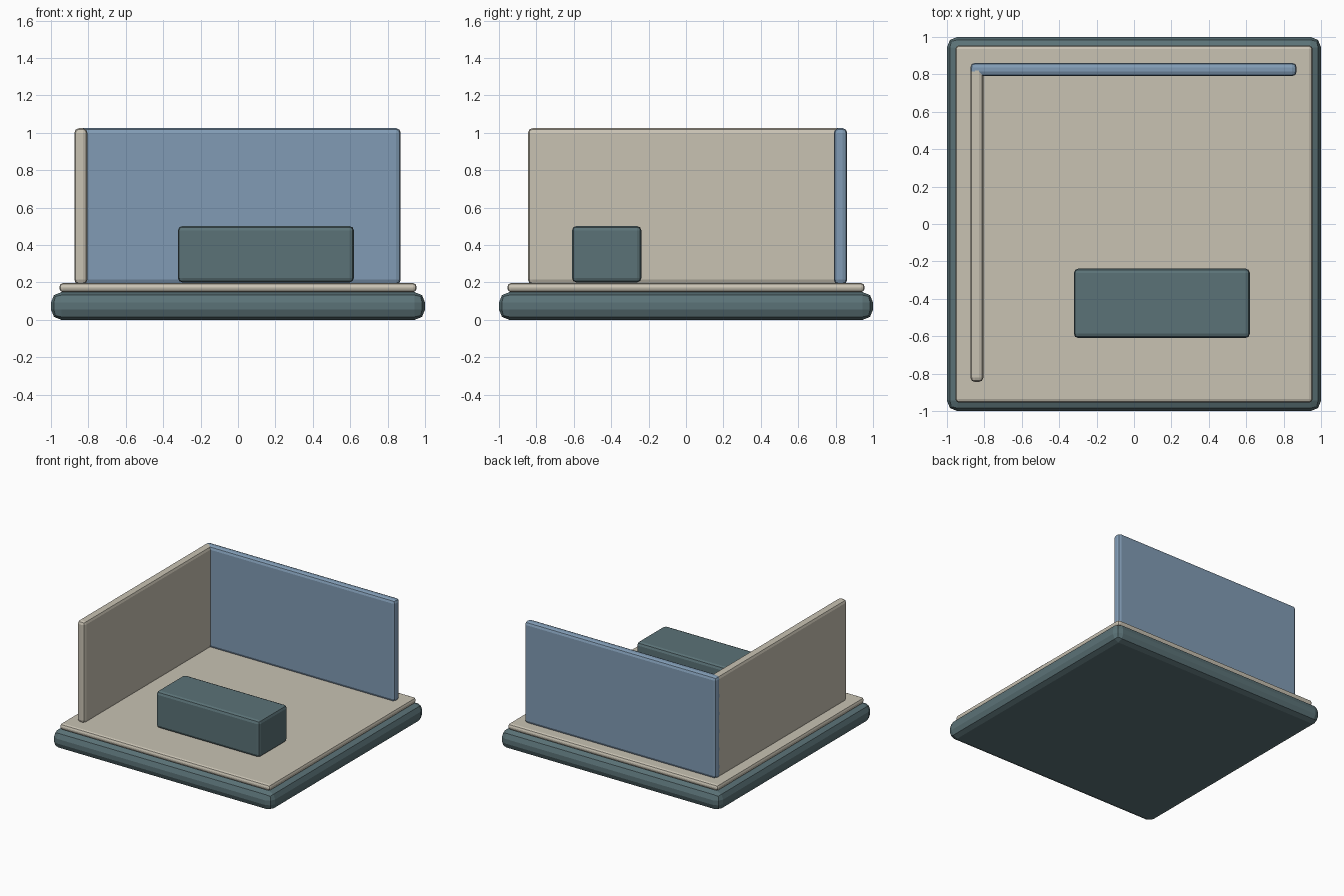
import bpy

if "Cube" in bpy.data.objects:
    bpy.data.objects.remove(bpy.data.objects["Cube"])


def material(name, rgb):
    m = bpy.data.materials.new(name)
    m.diffuse_color = (*rgb, 1)
    m.use_nodes = True
    m.node_tree.nodes["Principled BSDF"].inputs["Base Color"].default_value = m.diffuse_color
    return m


slate = material("slate", (0.105, 0.17, 0.185))
beige = material("beige", (0.58, 0.54, 0.45))
blue = material("blue", (0.22, 0.33, 0.46))


def rounded_box(name, xs, ys, zs, bevel, mat):
    """Box spanning the given ranges, with softened edges."""
    spans = (xs, ys, zs)
    bpy.ops.mesh.primitive_cube_add(size=1, location=[(a + b) / 2 for a, b in spans])
    ob = bpy.context.object
    ob.name = name
    ob.scale = [b - a for a, b in spans]
    bpy.ops.object.transform_apply(location=False, rotation=False, scale=True)
    mod = ob.modifiers.new("soft_edges", "BEVEL")
    mod.width = bevel
    mod.segments = 2
    ob.data.materials.append(mat)
    return ob


# Plinth and floor
rounded_box("plinth", (-1, 1), (-1, 1), (0, 0.148), 0.055, slate)
rounded_box("floor", (-0.955, 0.955), (-0.955, 0.955), (0.148, 0.197), 0.02, beige)

# Walls
rounded_box("left_wall", (-0.875, -0.805), (-0.845, 0.845), (0.19, 1.025), 0.025, beige)
rounded_box("back_wall", (-0.875, 0.87), (0.79, 0.862), (0.19, 1.025), 0.025, blue)

# Block standing on the floor
rounded_box("bench", (-0.322, 0.62), (-0.61, -0.238), (0.2, 0.502), 0.025, slate)
